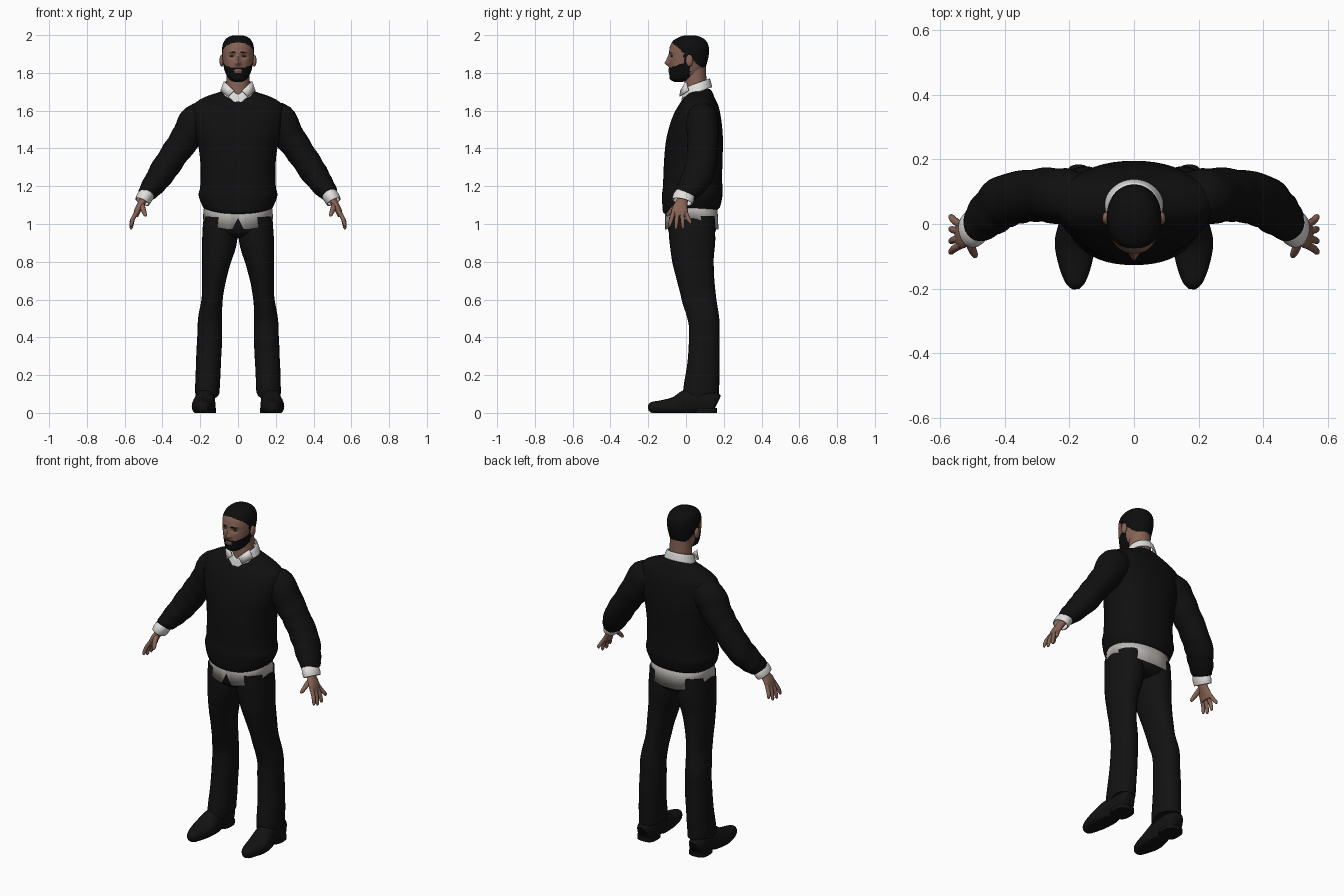
import bpy, bmesh, math
from mathutils import Vector

cube = bpy.data.objects.get("Cube")
if cube:
    bpy.data.objects.remove(cube, do_unlink=True)


def material(name, r, g, b):
    m = bpy.data.materials.new(name)
    m.use_nodes = True
    m.diffuse_color = (r, g, b, 1)
    node = m.node_tree.nodes["Principled BSDF"]
    node.inputs["Base Color"].default_value = (r, g, b, 1)
    node.inputs["Roughness"].default_value = 0.8
    return m


KNIT = material("black knit", 0.005, 0.005, 0.005)
TROUSER = material("black trouser cloth", 0.006, 0.006, 0.006)
LEATHER = material("black leather", 0.006, 0.006, 0.006)
HAIR = material("black hair", 0.004, 0.004, 0.004)
SHIRT = material("white shirt", 0.75, 0.74, 0.72)
HEM = material("shaded shirt", 0.5, 0.48, 0.45)
SKIN = material("brown skin", 0.24, 0.125, 0.09)
LIPS = material("lips", 0.2, 0.09, 0.075)
EYES = material("eyes", 0.06, 0.045, 0.04)


def finish(name, bm, mats, rule=None, thick=0):
    bmesh.ops.recalc_face_normals(bm, faces=bm.faces)
    for f in bm.faces:
        f.smooth = True
        if rule:
            f.material_index = rule(f.calc_center_median())
    me = bpy.data.meshes.new(name)
    bm.to_mesh(me)
    bm.free()
    for m in mats:
        me.materials.append(m)
    me.set_sharp_from_angle(angle=math.radians(50))
    ob = bpy.data.objects.new(name, me)
    bpy.context.collection.objects.link(ob)
    if thick:
        ob.modifiers.new("thickness", "SOLIDIFY").thickness = thick
    return ob


def spline(pts, steps):
    """Smooth curve through rows of (x, y, z, radius, radius)."""
    p = [pts[0]] + list(pts) + [pts[-1]]
    out = []
    for i in range(1, len(p) - 2):
        for k in range(steps):
            t = k / steps
            out.append([0.5 * (2 * b + (c - a) * t + (2 * a - 5 * b + 4 * c - d) * t * t
                               + (3 * b - a - 3 * c + d) * t ** 3)
                        for a, b, c, d in zip(*p[i - 1:i + 3])])
    return out + [list(pts[-1])]


def tube(name, pts, mats, n=24, steps=4, side=1, ref=(0, 1, 0), flat=False,
         square=2.0, warp=None, rule=None, caps=True, folds=0, thick=0):
    """Loft ellipses along a path; the first radius lies along ref."""
    rows = spline([(p[0] * side, *p[1:]) for p in pts], steps)
    bm = bmesh.new()
    rings = []
    for i, row in enumerate(rows):
        c = Vector(row[:3])
        t = Vector(rows[min(i + 1, len(rows) - 1)][:3]) - Vector(rows[max(i - 1, 0)][:3])
        t = Vector((0, 0, 1)) if flat else t.normalized()
        u = Vector(ref)
        u = (u - t * u.dot(t)).normalized()
        v = t.cross(u)
        ring = []
        for j in range(n):
            a = math.tau * j / n
            ca, sa = math.cos(a), math.sin(a)
            k = 1 + folds * math.sin(i * 1.3 + 2 * math.sin(a + i * 0.2))
            ca = math.copysign(abs(ca) ** (2 / square), ca)
            sa = math.copysign(abs(sa) ** (2 / square), sa)
            co = c + (u * ca * row[3] + v * sa * row[4]) * k
            ring.append(bm.verts.new(warp(co) if warp else co))
        rings.append(ring)
    for a, b in zip(rings, rings[1:]):
        for j in range(n):
            bm.faces.new((a[j], a[(j + 1) % n], b[(j + 1) % n], b[j]))
    if caps:
        bm.faces.new(rings[0])
        bm.faces.new(rings[-1])
    return finish(name, bm, mats, rule, thick)


def ball(name, loc, scale, mat):
    bm = bmesh.new()
    bmesh.ops.create_uvsphere(bm, u_segments=16, v_segments=10, radius=1)
    for v in bm.verts:
        v.co = Vector([l + s * c for l, s, c in zip(loc, scale, v.co)])
    return finish(name, bm, [mat])


# Sweater body, with the hem sagging at the front
def sag(co):
    if co.z < 1.13 and co.y < 0.03:
        co.z -= 0.03 * ((co.y - 0.03) / 0.15) ** 2
    return co


tube("sweater_body", [
    (0, .033, 1.075, .13, .17), (0, .03, 1.09, .15, .185), (0, .033, 1.15, .16, .208),
    (0, .035, 1.2, .157, .2), (0, .037, 1.3, .155, .198), (0, .042, 1.4, .153, .208),
    (0, .048, 1.48, .146, .228), (0, .057, 1.57, .127, .243), (0, .066, 1.63, .104, .236),
    (0, .071, 1.67, .08, .18), (0, .073, 1.7, .066, .095), (0, .07, 1.715, .055, .07)],
    [KNIT], n=48, flat=True, square=2.25, warp=sag)


# Shirt tail: curved hem with a notch at the front
def tail(co):
    if co.z < 1.03:
        co.z -= 0.06 * min(1, abs(co.y - 0.03) / 0.14) ** 1.5 - 0.01
        if co.y < 0:
            co.z += 0.06 * max(0, 1 - abs(co.x) / 0.03)
    return co


tube("shirt_tail", [(0, .03, 1.12, .135, .178), (0, .03, 1.02, .142, .186)], [HEM],
     n=96, steps=1, flat=True, square=2.25, warp=tail, caps=False, thick=.004)

# Trousers
tube("trouser_seat", [(0, .03, 1.09, .128, .17), (0, .03, 1.0, .13, .183),
                      (0, .033, .95, .118, .14), (0, .035, .925, .07, .06)],
     [TROUSER], n=40, flat=True, square=2.2)
LEG = [(.094, .03, 1.04, .122, .088), (.097, .033, .92, .122, .093), (.115, .038, .8, .109, .076),
       (.128, .053, .7, .098, .063), (.137, .07, .6, .09, .056), (.148, .093, .5, .083, .063),
       (.15, .097, .4, .081, .066), (.157, .092, .25, .086, .066), (.162, .08, .12, .095, .065),
       (.162, .08, .1, .092, .062)]
SHOE = [(.172, .165, .05, .04, .03), (.172, .145, .055, .06, .046), (.173, .05, .06, .065, .052),
        (.176, 0, .05, .07, .056), (.182, -.06, .035, .05, .063), (.182, -.13, .03, .037, .05),
        (.181, -.18, .028, .03, .031), (.18, -.2, .026, .014, .012)]

# Sleeves, cuffs and hands
SLEEVE = [(.15, .08, 1.56, .075, .08), (.215, .085, 1.545, .086, .094), (.28, .09, 1.45, .083, .08),
          (.34, .085, 1.365, .08, .074), (.4, .07, 1.275, .082, .071), (.445, .035, 1.21, .075, .061),
          (.48, .002, 1.165, .06, .049), (.487, -.004, 1.15, .045, .038)]
CUFF = [(.478, -.002, 1.165, .05, .04), (.495, -.013, 1.14, .058, .043), (.507, -.02, 1.117, .055, .04)]
PALM = [(.49, -.01, 1.15, .028, .022), (.51, -.025, 1.11, .033, .02),
        (.53, -.033, 1.075, .043, .018), (.543, -.033, 1.04, .04, .013)]
FINGERS = {"index": (-.066, -.086, .985), "middle": (-.044, -.053, .972),
           "ring": (-.022, -.016, .975), "little": (-.002, .022, 1.0)}


def floor(co):
    co.z = max(co.z, 0)
    return co


for label, s in (("left", 1), ("right", -1)):
    tube(label + "_trouser_leg", LEG, [TROUSER], n=28, side=s, square=2.2, folds=.006)
    tube(label + "_shoe", SHOE, [LEATHER], side=s, ref=(0, 0, 1), square=2.3, warp=floor)
    tube(label + "_shoe_heel", [(.172, .105, 0, .06, .055), (.172, .105, .025, .06, .055)],
         [LEATHER], steps=1, side=s, square=3)
    tube(label + "_sleeve", SLEEVE, [KNIT], n=32, steps=5, side=s, folds=.025)
    tube(label + "_cuff", CUFF, [SHIRT], side=s, caps=False, thick=.005)
    tube(label + "_palm", PALM, [SKIN], n=20, side=s)
    for finger, (y0, y1, z1) in FINGERS.items():
        tube(f"{label}_{finger}_finger", [
            (.535, y0, 1.065, .011, .011), (.555, (y0 + y1) / 2, 1.03, .0115, .011),
            (.565, y1, z1 + .012, .009, .009), (.565, y1, z1, .004, .004)], [SKIN], n=12, side=s)
    tube(label + "_thumb", [(.51, -.035, 1.11, .014, .014), (.503, -.07, 1.08, .014, .013),
                            (.492, -.095, 1.05, .01, .01), (.49, -.1, 1.04, .004, .004)],
         [SKIN], n=12, side=s, ref=(1, 0, 0))
    # Ear and eye
    ball(label + "_ear", (s * .086, .018, 1.865), (.012, .02, .032), SKIN)
    ball(label + "_eye", (s * .032, -.07, 1.888), (.013, .011, .0055), EYES)
    # Collar point
    bm = bmesh.new()
    bm.faces.new([bm.verts.new((s * x, y, z)) for x, y, z in (
        (.072, .005, 1.755), (.018, -.026, 1.705), (.05, -.03, 1.675), (.09, .015, 1.705))])
    finish(label + "_collar_point", bm, [SHIRT], thick=.006)

# Neck and collar
tube("neck", [(0, .05, 1.67, .06, .064), (0, .05, 1.76, .058, .062), (0, .045, 1.84, .06, .062)],
     [SKIN], n=32, flat=True)


def tilt(co):
    co.z += 0.35 * (co.y - 0.055)
    if co.y < 0.03:
        co.z -= 0.035 * math.exp(-(co.x / 0.03) ** 2)
    return co


tube("collar", [(0, .055, 1.745, .066, .068), (0, .055, 1.74, .073, .076),
                (0, .055, 1.695, .084, .092)], [SHIRT], n=48, flat=True, warp=tilt,
     caps=False, thick=.004)


# Head: sculpted face, with hair and beard by region
def is_hair(c):
    return c.z > 1.96 - 0.85 * (max(c.y, -0.08) + 0.075)


def is_beard(c):
    if c.y > 0.02 or abs(c.x) < 0.018 and 1.8 < c.z < 1.822:
        return False
    top = 1.828 + 0.03 * max(0, min(1, (c.y + 0.08) / 0.08))
    return c.z < top or (-0.012 < c.y < 0.01 and c.z < 1.9)


def bump(c, x, z, wx, wz):
    return math.exp(-((abs(c.x) - x) / wx) ** 2 - ((c.z - z) / wz) ** 2)


def sculpt(c):
    if c.y < -0.02:
        nose = bump(c, 0, 1.85, .014, .012) * .02 + bump(c, 0, 1.872, .009, .02) * .013
        mouth = bump(c, 0, 1.812, .028, .013) * .006
        brow = bump(c, .028, 1.91, .028, .008) * .004
        socket = bump(c, .03, 1.888, .017, .012) * .01
        c.y += socket - nose - mouth - brow
    return c


def head_colour(c):
    if is_hair(c) or is_beard(c):
        return 1
    if c.y < -0.05 and abs(c.x) < 0.02 and 1.8 < c.z < 1.822:
        return 2
    arch = 1.908 - 0.1 * max(0, abs(c.x) - 0.035)
    if c.y < -0.03 and 0.014 < abs(c.x) < 0.05 and abs(c.z - arch) < 0.0035:
        return 1
    return 0


SKULL = [(1.752, -.06, -.02, .02), (1.765, -.084, .03, .045), (1.79, -.088, .08, .062),
         (1.82, -.088, .1, .073), (1.86, -.09, .113, .08), (1.9, -.089, .121, .084),
         (1.94, -.085, .12, .083), (1.97, -.068, .106, .072), (1.99, -.035, .078, .05),
         (1.999, -.005, .045, .022)]
tube("head", [(0, (f + b) / 2, z, (b - f) / 2, w) for z, f, b, w in SKULL],
     [SKIN, HAIR, LIPS], n=96, steps=9, flat=True, square=2.15, warp=sculpt, rule=head_colour)
